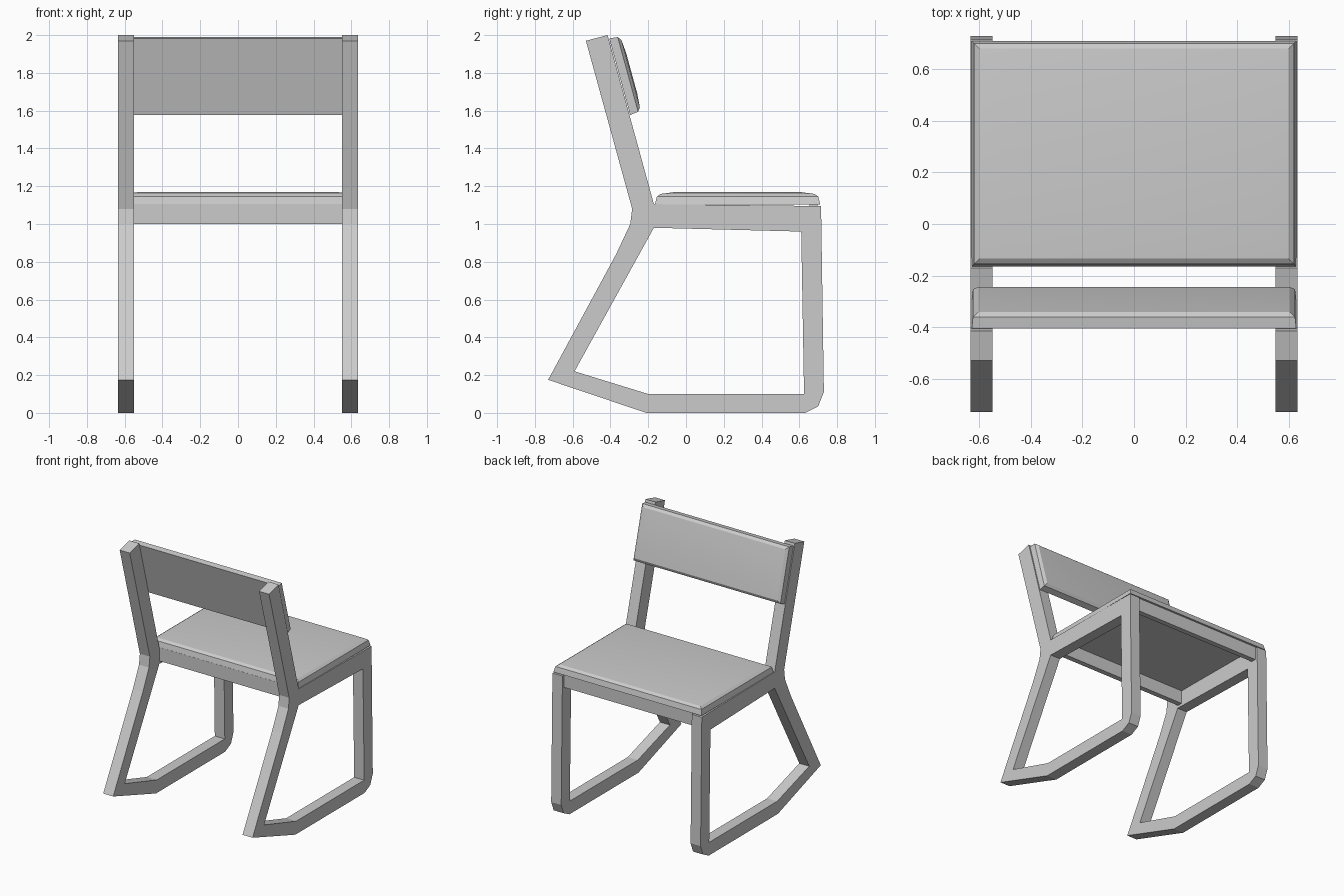
import bpy, bmesh, math
from mathutils import Matrix

if "Cube" in bpy.data.objects:
    bpy.data.objects.remove(bpy.data.objects["Cube"])


def finish(name, bm):
    bmesh.ops.recalc_face_normals(bm, faces=bm.faces)
    mesh = bpy.data.meshes.new(name)
    bm.to_mesh(mesh)
    bm.free()
    obj = bpy.data.objects.new(name, mesh)
    bpy.context.collection.objects.link(obj)
    return obj


def box(name, lo, hi):
    bm = bmesh.new()
    bmesh.ops.create_cube(bm, size=1)
    for v in bm.verts:
        v.co = [lo[i] + (v.co[i] + 0.5) * (hi[i] - lo[i]) for i in range(3)]
    return finish(name, bm)


def cushion(name, width, depth, rings, matrix):
    """Stack of inset rectangles, (inset, height), closed at both ends."""
    bm = bmesh.new()
    loops = []
    for inset, h in rings:
        w, d = width / 2 - inset, depth / 2 - inset
        loops.append([bm.verts.new((x, y, h)) for x, y in
                      ((-w, -d), (w, -d), (w, d), (-w, d))])
    for a, b in zip(loops, loops[1:]):
        for i in range(4):
            j = (i + 1) % 4
            bm.faces.new((a[i], a[j], b[j], b[i]))
    bm.faces.new(loops[0][::-1])
    bm.faces.new(loops[-1])
    bm.transform(matrix)
    obj = finish(name, bm)
    bpy.ops.object.select_all(action='DESELECT')
    obj.select_set(True)
    bpy.context.view_layer.objects.active = obj
    bpy.ops.object.shade_smooth_by_angle(angle=math.radians(25))
    return obj


# Side frame: post, seat rail, front leg, runner and rear leg in one profile (y, z)
points = [(-.53, 1.97), (-.415, 2.0), (-.17, 1.105), (.715, 1.095),
          (.73, .11), (.70, .035), (.63, 0), (-.21, 0), (-.73, .175),
          (-.37, .84), (-.295, 1.0), (-.285, 1.08),
          (-.17, .98), (.61, .96), (.625, .10), (-.20, .10), (-.59, .22)]
bars = [(0, 11, 2, 1), (11, 10, 12, 2), (2, 12, 13, 3), (3, 13, 14, 4),
        (4, 14, 6, 5), (14, 15, 7, 6), (15, 16, 8, 7), (16, 12, 10, 9, 8)]
bm = bmesh.new()
verts = [bm.verts.new((0.55, y, z)) for y, z in points]
faces = [bm.faces.new([verts[i] for i in bar]) for bar in bars]
ext = bmesh.ops.extrude_face_region(bm, geom=faces, use_keep_orig=True)
moved = [g for g in ext["geom"] if isinstance(g, bmesh.types.BMVert)]
bmesh.ops.translate(bm, vec=(0.085, 0, 0), verts=moved)
frame = finish("side_frames", bm)
frame.modifiers.new("Mirror", 'MIRROR')

# Cross rails under the seat
box("rear_rail", (-.55, -.165, 1.0), (.55, -.125, 1.105))
box("front_rail", (-.55, .655, 1.0), (.55, .695, 1.105))

# Seat cushion with crowned top
cushion("seat", 1.26, 0.875,
        [(0, 0), (0.01, 0.042), (0.03, 0.056), (0.11, 0.067)],
        Matrix.Translation((0, 0.273, 1.103)))

# Back cushion leaning against the posts
cushion("backrest", 1.26, 0.42,
        [(0, 0), (0.005, 0.045), (0.025, 0.06), (0.10, 0.066)],
        Matrix.Translation((0, -0.351, 1.78)) @ Matrix.Rotation(math.radians(-74.7), 4, 'X'))
